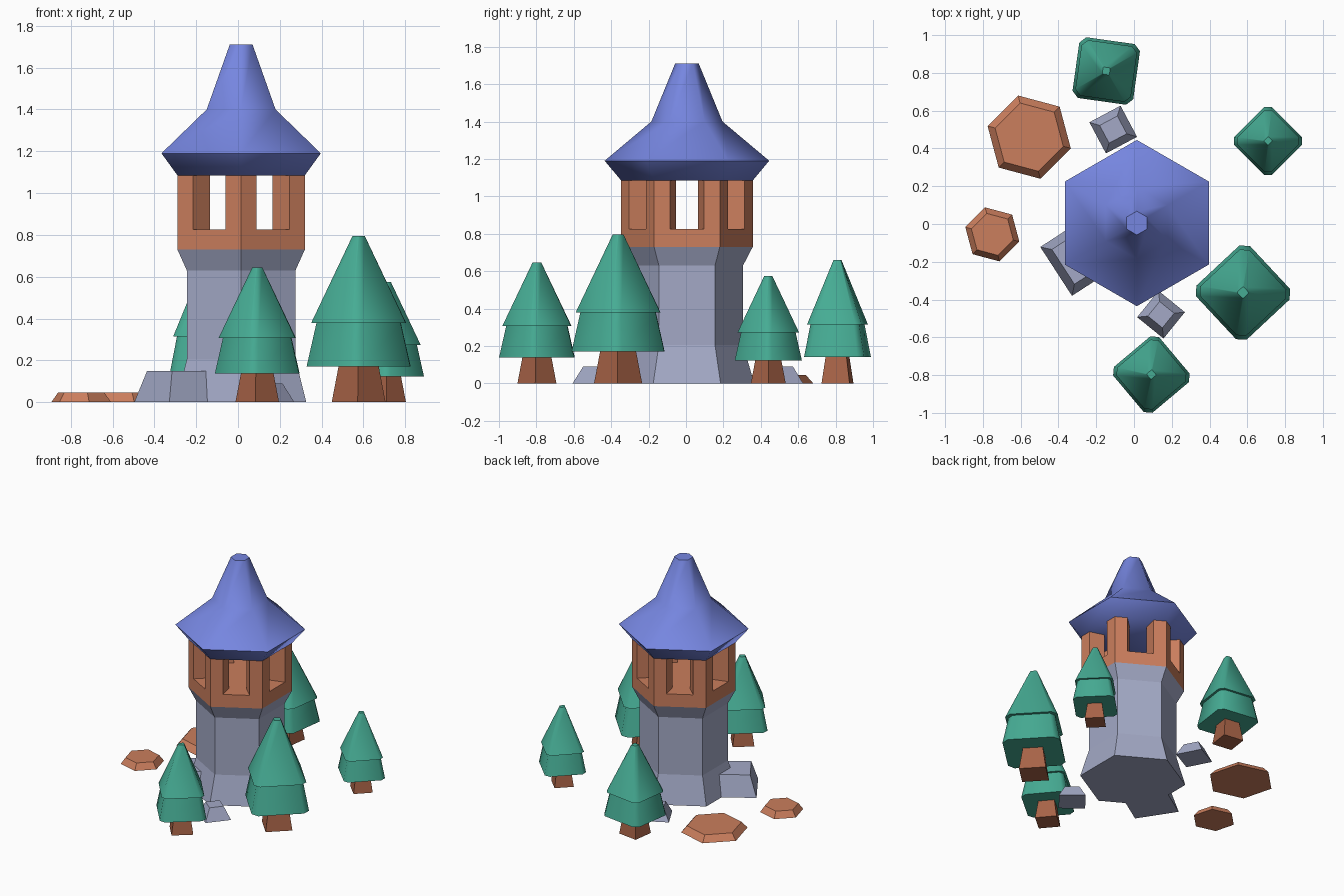
import bpy, bmesh, math

if "Cube" in bpy.data.objects:
    bpy.data.objects.remove(bpy.data.objects["Cube"])


def material(name, rgb):
    m = bpy.data.materials.new(name)
    lin = [((c / 255 + 0.055) / 1.055) ** 2.4 for c in rgb]
    m.diffuse_color = (*lin, 1)
    m.use_nodes = True
    m.node_tree.nodes["Principled BSDF"].inputs["Base Color"].default_value = m.diffuse_color
    return m


BLUE = material("blue_roof", (118, 134, 224))
WOOD = material("orange_wood", (203, 126, 93))
BARK = material("brown_bark", (168, 99, 71))
GREEN = material("green_leaves", (70, 172, 148))
STONE = material("grey_stone", (163, 169, 198))


def finish(name, bm, mat, smooth=None):
    bmesh.ops.recalc_face_normals(bm, faces=bm.faces)
    me = bpy.data.meshes.new(name)
    bm.to_mesh(me)
    bm.free()
    ob = bpy.data.objects.new(name, me)
    bpy.context.collection.objects.link(ob)
    me.materials.append(mat)
    if smooth:
        bpy.ops.object.select_all(action='DESELECT')
        ob.select_set(True)
        bpy.context.view_layer.objects.active = ob
        bpy.ops.object.shade_smooth_by_angle(angle=math.radians(smooth))
    return ob


def loft(bm, rings):
    """Capped stack of equal-length point rings."""
    vs = [[bm.verts.new(p) for p in r] for r in rings]
    n = len(vs[0])
    for a, b in zip(vs, vs[1:]):
        for i in range(n):
            j = (i + 1) % n
            bm.faces.new((a[i], a[j], b[j], b[i]))
    bm.faces.new(vs[0][::-1])
    bm.faces.new(vs[-1])


def turned(name, mat, center, angles, profile, smooth=None):
    """Polygonal lathe: profile is a list of (radius, z), angles in degrees."""
    bm = bmesh.new()
    loft(bm, [[(center[0] + r * math.cos(math.radians(a)),
                center[1] + r * math.sin(math.radians(a)), z) for a in angles]
              for r, z in profile])
    return finish(name, bm, mat, smooth)


def ngon(n, rot):
    return [rot + 360 * i / n for i in range(n)]


# Tower: stone shaft, lookout floor and roof
C = (0.015, 0.005)
HEX = ngon(6, 90)
turned("tower_shaft", STONE, C, HEX, [(.36, 0), (.30, .205), (.30, .63), (.352, .73)])
turned("lookout_floor", WOOD, C, HEX, [(.352, .73), (.352, .825)])
turned("tower_roof", BLUE, C, HEX,
       [(.352, 1.085), (.44, 1.19), (.19, 1.4), (.063, 1.71)], 65)

# Six corner pillars leave a tapered window in every wall
R, HALF, INNER = .352, .09, .65
bm = bmesh.new()
for a in HEX:
    def corner(deg):
        return (R * math.cos(math.radians(deg)), R * math.sin(math.radians(deg)))
    c = corner(a)
    t = .5 - HALF / R      # share of the wall that is solid beside the corner
    sides = [tuple(p + (q - p) * t for p, q in zip(c, corner(a + d))) for d in (-60, 60)]
    outer = [sides[0], c, sides[1]]
    plan = outer + [(x * INNER, y * INNER) for x, y in reversed(outer)]
    loft(bm, [[(C[0] + x, C[1] + y, z) for x, y in plan] for z in (.825, 1.085)])
finish("lookout_pillars", bm, WOOD)


# Trees: square trunk, two chamfered-square tiers
def tree(i, x, y, h, rot):
    oct_angles = [rot + 90 * k + d for k in range(4) for d in (-6.5, 6.5)]
    turned(f"tree_trunk_{i}", BARK, (x, y), ngon(4, rot), [(.162 * h, 0), (.118 * h, .23 * h)])
    turned(f"tree_lower_tier_{i}", GREEN, (x, y), oct_angles,
           [(.314 * h, .214 * h), (.255 * h, .475 * h)], 60)
    turned(f"tree_upper_tier_{i}", GREEN, (x, y), oct_angles,
           [(.287 * h, .475 * h), (.037 * h, h)], 60)


for i, t in enumerate([(.577, -.363, .795, -2), (.092, -.797, .645, -5),
                       (.71, .44, .575, 0), (-.147, .81, .66, 37)]):
    tree(i + 1, *t)

# Rocks around the tower foot
for i, (x, y, r, top, h, rot) in enumerate([(-.11, .5, .132, .075, .09, -17),
                                            (.143, -.48, .127, .07, .09, 6),
                                            (-.283, -.167, .218, .155, .15, -12)]):
    turned(f"rock_{i + 1}", STONE, (x, y), ngon(4, rot), [(r, 0), (top, h)])

# Low earth mounds
for i, (x, y, r, top) in enumerate([(-.555, .46, .228, .187), (-.75, -.055, .148, .115)]):
    turned(f"earth_mound_{i + 1}", WOOD, (x, y), ngon(6, 45), [(r, 0), (top, .045)])
